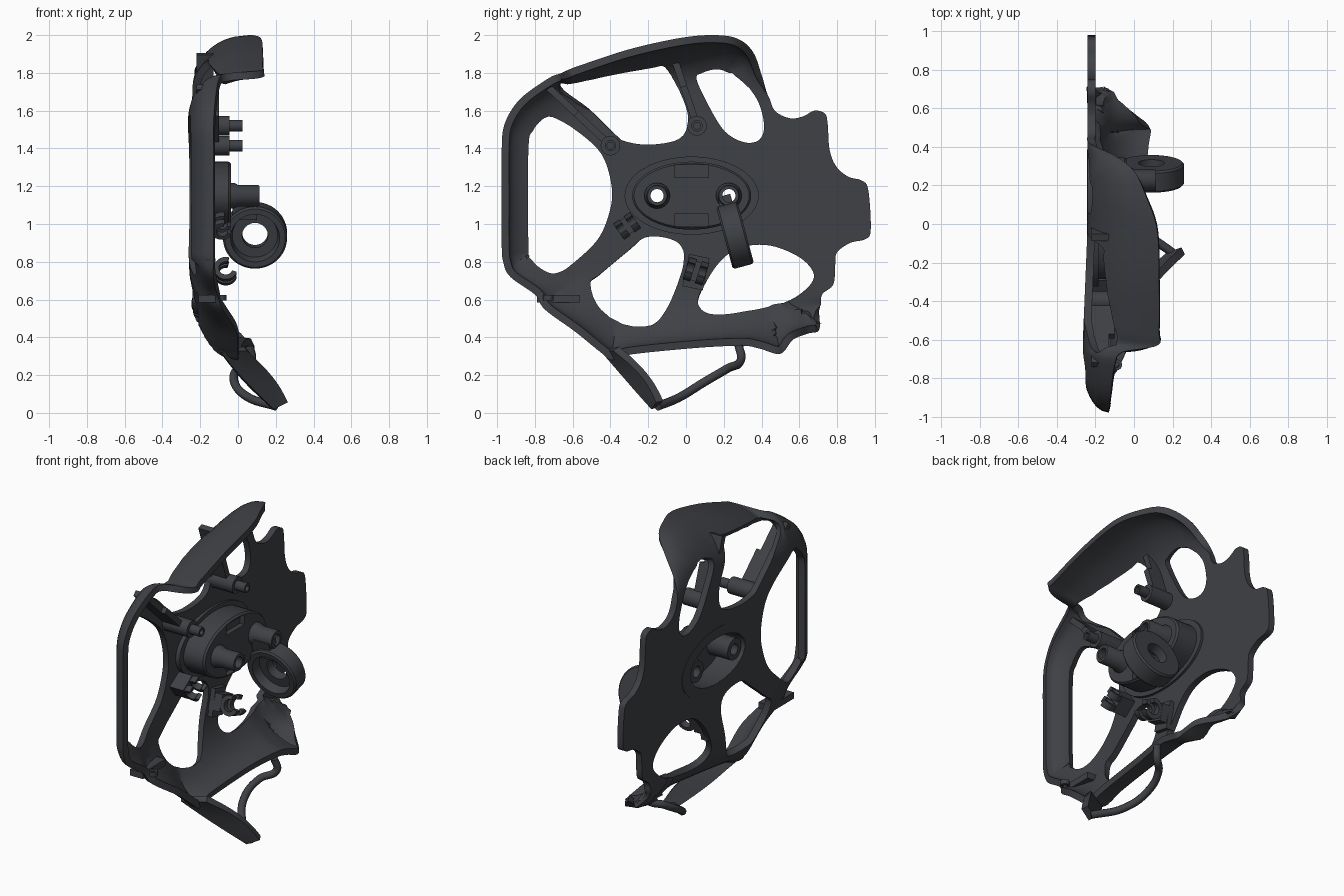
import bpy, bmesh, math
from mathutils import Vector, Matrix, geometry, kdtree

if "Cube" in bpy.data.objects:
    bpy.data.objects.remove(bpy.data.objects["Cube"])

mat = bpy.data.materials.new("dark_plastic")
mat.diffuse_color = (0.05, 0.052, 0.06, 1)
mat.use_nodes = True
mat.node_tree.nodes["Principled BSDF"].inputs["Base Color"].default_value = mat.diffuse_color


def add(name, bm):
    bmesh.ops.recalc_face_normals(bm, faces=bm.faces)
    me = bpy.data.meshes.new(name)
    bm.to_mesh(me)
    bm.free()
    ob = bpy.data.objects.new(name, me)
    me.materials.append(mat)
    bpy.context.collection.objects.link(ob)
    return ob


def spline(pts, n):
    """Closed Catmull-Rom through points of any dimension."""
    out, k = [], len(pts)
    for i in range(k):
        a, b, c, d = (pts[(i + j) % k] for j in (-1, 0, 1, 2))
        for s in range(n):
            t = s / n
            out.append(tuple(0.5 * (2 * q + (r - p) * t + (2 * p - 5 * q + 4 * r - u) * t * t
                                    + (3 * q - p - 3 * r + u) * t ** 3)
                             for p, q, r, u in zip(a, b, c, d)))
    return out


def inside(y, z, loop):
    hit, (py, pz) = False, loop[-1][:2]
    for q in loop:
        qy, qz = q[0], q[1]
        if (qz > z) != (pz > z) and y < (py - qy) * (z - qz) / (pz - qz) + qy:
            hit = not hit
        py, pz = qy, qz
    return hit


def revolve(name, center, axis, profile, segs=32, a0=0, a1=360):
    """Closed (radius, height) profile turned about an axis, full or part turn."""
    bm = bmesh.new()
    full = a1 - a0 == 360
    m = Matrix.Translation(center) @ Vector((0, 0, 1)).rotation_difference(Vector(axis)).to_matrix().to_4x4()
    rings = []
    for i in range(segs if full else segs + 1):
        a = math.radians(a0 + (a1 - a0) * i / segs)
        rings.append([bm.verts.new(m @ Vector((r * math.cos(a), r * math.sin(a), h))) for r, h in profile])
    k = len(profile)
    for i in range(segs):
        p, q = rings[i], rings[(i + 1) % len(rings)]
        for j in range(k):
            bm.faces.new((p[j], p[(j + 1) % k], q[(j + 1) % k], q[j]))
    if not full:
        bm.faces.new(rings[0])
        bm.faces.new(rings[-1])
    return add(name, bm)


def bar(name, p0, p1, width, x0, x1):
    """Box running between two (y, z) points, from depth x0 to x1."""
    a, b = Vector(p0), Vector(p1)
    d, c = b - a, (a + b) / 2
    bm = bmesh.new()
    bmesh.ops.create_cube(bm, size=1, matrix=Matrix.Translation(((x0 + x1) / 2, c.x, c.y))
                          @ Matrix.Rotation(math.atan2(d.y, d.x), 4, 'X')
                          @ Matrix.Diagonal((x1 - x0, d.length, width, 1)))
    return add(name, bm)


# Outline of the shell: (y, z, rise of the lip towards +x)
left = [(-.968, .8, .11), (-.976, .9, .11), (-.976, 1.15, .11), (-.976, 1.39, .11), (-.96, 1.53, .11),
        (-.88, 1.66, .12), (-.73, 1.77, .14)]
top = [(-.665, 1.797, .18), (-.63, 1.813, .36), (-.56, 1.84, .37), (-.3, 1.925, .37), (-.03, 1.985, .36),
       (.15, 2.0, .3), (.275, 1.98, .24), (.355, 1.91, .14), (.40, 1.79, .04)]
scallops = [(.43, 1.69), (.47, 1.6), (.55, 1.56), (.62, 1.57), (.68, 1.6), (.735, 1.585), (.75, 1.53),
            (.76, 1.395), (.795, 1.305), (.86, 1.25), (.93, 1.23), (.965, 1.18), (.978, .97), (.95, .92),
            (.87, .9), (.8, .85), (.79, .785), (.78, .68), (.72, .626), (.705, .546)]
bottom = [(.705, .44, .1), (.645, .42, .15), (.566, .387, .25), (.5, .313, .32), (.39, .34, .31), (.3, .355, .3),
          (.07, .345, .27), (-.286, .31, .25), (-.39, .28, .24), (-.455, .323, .24), (-.587, .43, .23),
          (-.746, .546, .16), (-.8, .626, .13), (-.93, .72, .11)]
outline = spline([p + (.25,) for p in left] + [p + (.27,) for p in top]
                 + [p + (0, .3) for p in scallops] + [p + (.38,) for p in bottom], 8)

# Windows between the spokes
side_window = [(-.847, .89), (-.847, 1.395), (-.82, 1.5), (-.746, 1.575), (-.656, 1.544), (-.51, 1.44), (-.43, 1.34),
               (-.39, 1.18), (-.407, 1.05), (-.466, .918), (-.587, .8), (-.693, .73), (-.77, .748), (-.83, .81)]
upper_window = [(-.667, 1.745), (-.455, 1.81), (-.19, 1.857), (-.12, 1.862), (-.074, 1.79), (-.005, 1.634),
                (.01, 1.528), (-.04, 1.448), (-.19, 1.42), (-.32, 1.437), (-.375, 1.475), (-.51, 1.607)]
rear_window = [(.053, 1.777), (.085, 1.82), (.18, 1.835), (.286, 1.777), (.376, 1.66), (.413, 1.528),
               (.39, 1.448), (.312, 1.432), (.206, 1.49), (.116, 1.634)]
lower_window = [(-.508, .68), (-.455, .732), (-.296, .865), (-.217, .928), (-.11, .928), (-.03, .89), (-.01, .81),
                (-.042, .68), (-.095, .546), (-.164, .45), (-.27, .435), (-.4, .483), (-.48, .562)]
low_rear_window = [(.063, .573), (.1, .68), (.18, .8), (.286, .875), (.444, .886), (.603, .822), (.677, .732),
                   (.63, .65), (.5, .573), (.286, .51), (.127, .504)]
windows = [spline(w, 6) for w in (side_window, upper_window, rear_window, lower_window, low_rear_window)]
HY, HZ = .03, 1.15
windows.append([(HY + .27 * math.cos(i * math.pi / 24), HZ + .145 * math.sin(i * math.pi / 24)) for i in range(48)])

# Shell: triangulated outline, lifted into a curved lip near its edge
kd = kdtree.KDTree(len(outline))
for i, p in enumerate(outline):
    kd.insert((p[0], p[1], 0), i)
kd.balance()
pts, edges = [], []
for loop in [outline] + windows:
    s, n = len(pts), len(loop)
    pts += [Vector(p[:2]) for p in loop]
    edges += [(s + i, s + (i + 1) % n) for i in range(n)]
n = len(outline)
for off in (.008, .02, .036, .056, .08, .11):
    for i in range(n):
        t = pts[(i + 1) % n] - pts[i - 1]
        q = pts[i] + Vector((t.y, -t.x)).normalized() * off   # outline runs clockwise
        if kd.find((q.x, q.y, 0))[2] > off * .95:
            pts.append(q)
for i in range(48):
    for j in range(48):
        q = Vector((-.98 + i * .0417 + .02 * (j % 2), .02 + j * .0417))
        if kd.find((q.x, q.y, 0))[2] > .13:
            pts.append(q)
vs, _, fs, *_ = geometry.delaunay_2d_cdt(pts, edges, [], 0, 1e-5, False)
bm = bmesh.new()
verts = []
for v in vs:
    _, i, d = kd.find((v.x, v.y, 0))
    u = max(0, 1 - d / outline[i][3])
    bulge = .025 * min(1, max(0, -v.x / .6))
    verts.append(bm.verts.new((-.24 - bulge + (outline[i][2] + bulge) * (1 - math.sqrt(max(0, 1 - u * u))), v.x, v.y)))
for f in fs:
    c = sum((vs[i] for i in f), Vector((0, 0))) / len(f)
    if inside(c.x, c.y, outline) and not any(inside(c.x, c.y, w) for w in windows):
        a, b, e = (vs[i] for i in f[:3])
        order = f if (b - a).cross(e - a) > 0 else f[::-1]
        bm.faces.new([verts[i] for i in order])
bmesh.ops.delete(bm, geom=[v for v in bm.verts if not v.link_faces], context='VERTS')
shell = add("shell", bm)
if sum(p.normal.x * p.area for p in shell.data.polygons) < 0:
    shell.data.flip_normals()
sol = shell.modifiers.new("thickness", 'SOLIDIFY')
sol.thickness, sol.offset = .04, 1

# Oval hub, hollow from the back
bm = bmesh.new()
rows = []
for a, b, x in ((.27, .145, -.09), (.27, .145, -.243), (.355, .207, -.243), (.355, .207, -.185),
                (.315, .18, -.185), (.315, .18, -.05), (.305, .17, -.038)):
    rows.append([bm.verts.new((x, HY + a * math.cos(i * math.pi / 32), HZ + b * math.sin(i * math.pi / 32)))
                 for i in range(64)])
for p, q in zip(rows, rows[1:]):
    for i in range(64):
        bm.faces.new((p[i], p[(i + 1) % 64], q[(i + 1) % 64], q[i]))
bm.faces.new(rows[0])
bm.faces.new(rows[-1])
hub = add("hub", bm)
cutters = [bar("slot_cutter", (HY - .09, HZ + s * .13), (HY + .09, HZ + s * .13), .065, -.07, .1) for s in (-1, 1)]
for y in (-.153, .227):
    cutters.append(revolve("bore_cutter", (0, y, HZ), (1, 0, 0), [(.0001, -.4), (.045, -.4), (.045, .2), (.0001, .2)]))
    revolve("hub_post", (0, y, HZ), (1, 0, 0), [(.035, -.235), (.068, -.235), (.068, -.02), (.057, 0),
                                                (.057, .105), (.052, .113), (.035, .113)])
for c in cutters:
    c.hide_render = True
    mod = hub.modifiers.new("cut", 'BOOLEAN')
    mod.operation, mod.object, mod.solver = 'DIFFERENCE', c, 'EXACT'

# Cupped ring hanging from the rear post
revolve("hanging_ring", (.09, .26, .94), (0, .966, .26),
        [(.068, .058), (.16, .058), (.17, .048), (.17, -.048), (.16, -.058), (.13, -.058), (.12, 0), (.068, 0)], 48)
bar("ring_neck", (.2, 1.15), (.235, 1.03), .07, -.03, .1)

# Screw pegs with ribs along the two upper spokes
for y, z, ey, ez in ((-.4, 1.415, -.73, 1.725), (.058, 1.52, -.07, 1.9)):
    revolve("peg", (0, y, z), (1, 0, 0), [(.0001, -.22), (.052, -.22), (.052, -.045), (.03, -.045),
                                          (.03, .025), (.018, .025), (.018, -.02), (.0001, -.02)], 24)
    m = (y + (ey - y) * .55, z + (ez - z) * .55)
    bar("peg_rib", (y, z), m, .036, -.22, -.1)
    bar("rib_end", m, (ey, ez), .036, -.22, -.13)

# Open cable clips, two hooks each, on the lower spokes
for y, z, ang, r in ((-.312, .99, 35, .052), (.053, .75, -18, .062)):
    ax = Vector((0, math.cos(math.radians(ang)), math.sin(math.radians(ang))))
    for s in (-1, 1):
        revolve("clip_hook", Vector((-.065 - .02 * (y < 0), y, z)) + ax * .034 * s, ax,
                [(r * .58, -.02), (r, -.02), (r, .02), (r * .58, .02)], 24, 20, 285)
    bar("clip_base", (y - ax.y * .055, z - ax.z * .055), (y + ax.y * .055, z + ax.z * .055), r * 1.7, -.22, -.12)
bar("clip_foot", (.07, .83), (.035, .66), .11, -.22, -.17)

# Small bracket with eyelet by the lower front corner
bar("bracket", (-.79, .605), (-.56, .605), .04, -.21, -.12)
revolve("eyelet", (-.09, -.73, .61), (0, 0, 1), [(.013, -.015), (.028, -.015), (.028, .015), (.013, .015)], 20)

# Bottom guard: tapered strap and curved rod
bm = bmesh.new()
pairs = [bm.verts.new(p) for p in ((-.1, -.43, .33), (.04, -.37, .34), (0, -.32, .2), (.13, -.26, .25),
                                   (.1, -.235, .1), (.21, -.18, .15), (.18, -.165, .025), (.255, -.14, .06))]
for i in range(0, 6, 2):
    bm.faces.new((pairs[i], pairs[i + 1], pairs[i + 3], pairs[i + 2]))
strap = add("guard_strap", bm)
sub = strap.modifiers.new("smooth", 'SUBSURF')
sub.levels = sub.render_levels = 2
sub.boundary_smooth = 'PRESERVE_CORNERS'
sol = strap.modifiers.new("thickness", 'SOLIDIFY')
sol.thickness, sol.offset = .042, 0
cu = bpy.data.curves.new("guard_rod", 'CURVE')
cu.dimensions, cu.bevel_depth, cu.bevel_resolution, cu.use_fill_caps = '3D', .023, 3, True
sp = cu.splines.new('BEZIER')
path = [(.2, -.15, .035), (.05, -.03, .085), (-.02, .1, .165), (0, .22, .235), (.07, .29, .28), (.06, .28, .355)]
sp.bezier_points.add(len(path) - 1)
for bp, co in zip(sp.bezier_points, path):
    bp.co, bp.handle_left_type, bp.handle_right_type = co, 'AUTO', 'AUTO'
rod = bpy.data.objects.new("guard_rod", cu)
cu.materials.append(mat)
bpy.context.collection.objects.link(rod)

# Bake modifiers, drop cutters, shade
bpy.ops.object.select_all(action='SELECT')
bpy.context.view_layer.objects.active = shell
bpy.ops.object.convert(target='MESH')
for c in cutters:
    bpy.data.objects.remove(c)
bpy.ops.object.select_all(action='SELECT')
bpy.ops.object.shade_smooth_by_angle(angle=math.radians(38))
